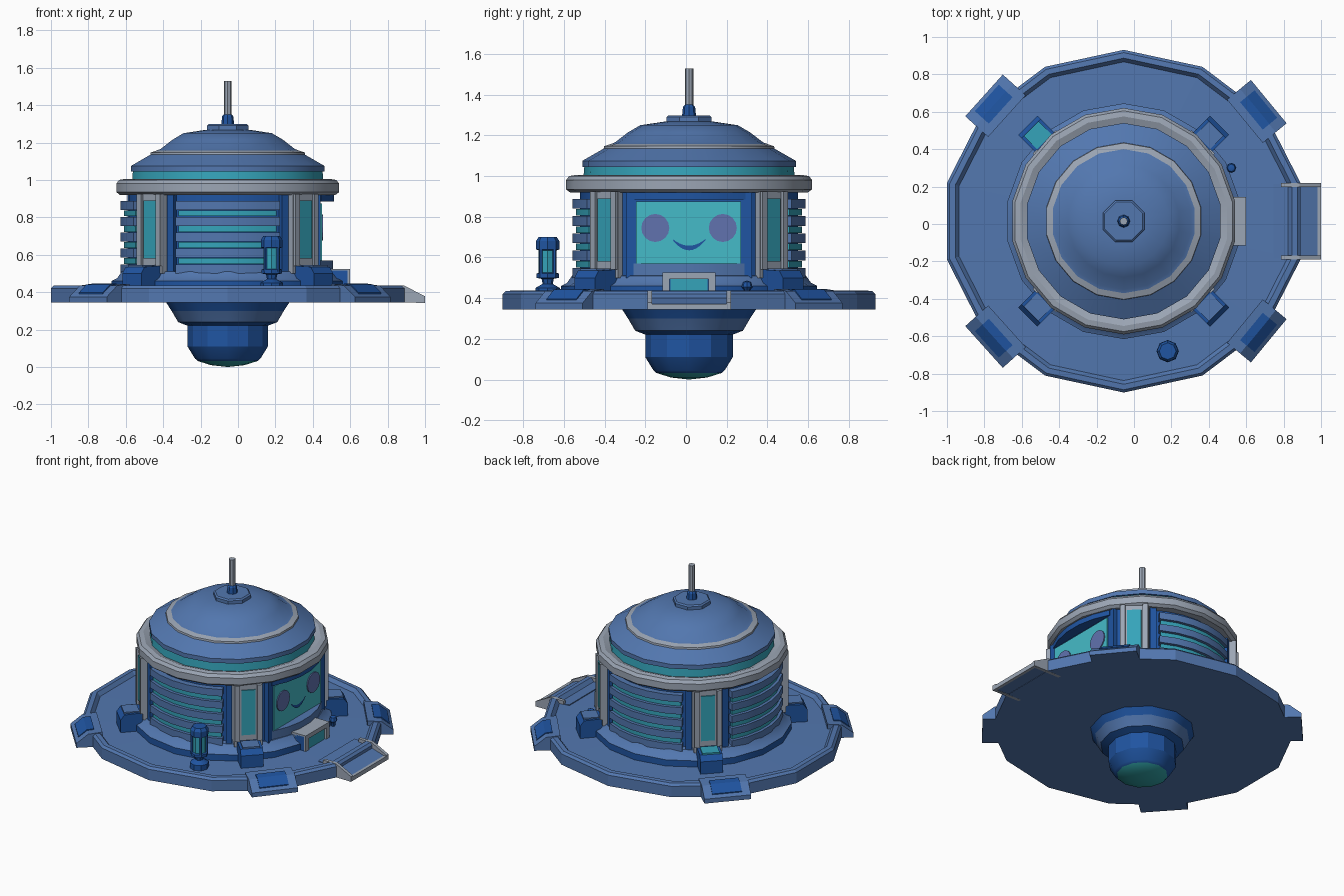
import bpy, bmesh, math
from mathutils import Matrix, Vector

if "Cube" in bpy.data.objects:
    bpy.data.objects.remove(bpy.data.objects["Cube"])

CX, CY = -0.055, 0.015          # axis of the round building


def material(name, r, g, b):
    m = bpy.data.materials.new(name)
    m.diffuse_color = (r, g, b, 1)
    m.use_nodes = True
    m.node_tree.nodes["Principled BSDF"].inputs["Base Color"].default_value = m.diffuse_color
    return m


SLATE = material("slate blue", 0.085, 0.185, 0.43)
DARK = material("deep blue", 0.014, 0.09, 0.36)
GREY = material("light grey", 0.33, 0.38, 0.46)
TEAL = material("teal glass", 0.035, 0.37, 0.49)
SCREEN = material("bright teal", 0.06, 0.50, 0.58)
LENS = material("green teal", 0.03, 0.36, 0.38)
EYE = material("muted violet", 0.12, 0.17, 0.43)


def finish(name, bm, mats, smooth=True):
    bmesh.ops.recalc_face_normals(bm, faces=bm.faces[:])
    me = bpy.data.meshes.new(name)
    bm.to_mesh(me)
    bm.free()
    for m in mats:
        me.materials.append(m)
    ob = bpy.data.objects.new(name, me)
    bpy.context.collection.objects.link(ob)
    if smooth:
        bpy.ops.object.select_all(action='DESELECT')
        ob.select_set(True)
        bpy.context.view_layer.objects.active = ob
        bpy.ops.object.shade_smooth_by_angle(angle=math.radians(28))
    return ob


def lathe(name, prof, seg, mats, centre=(CX, CY), scale=(1, 1), turn=90, smooth=True):
    """Revolve (radius, height) points; mats is one material or one per band."""
    if not isinstance(mats, list):
        mats = [mats] * (len(prof) - 1)
    uniq = list(dict.fromkeys(mats))
    bm = bmesh.new()
    rings = []
    for r, z in prof:
        ring = []
        for i in range(1 if r == 0 else seg):
            a = math.radians(turn) + 2 * math.pi * i / seg
            ring.append(bm.verts.new((centre[0] + r * scale[0] * math.cos(a),
                                      centre[1] + r * scale[1] * math.sin(a), z)))
        rings.append(ring)
    for a, b, m in zip(rings, rings[1:], mats):
        for i in range(seg):
            j = (i + 1) % seg
            quad = [a[i % len(a)], a[j % len(a)], b[j % len(b)], b[i % len(b)]]
            f = bm.faces.new(list(dict.fromkeys(quad)))
            f.material_index = uniq.index(m)
    return finish(name, bm, uniq, smooth)


def prism(name, prof, y0, y1, mat, ang=0):
    """Extrude a (radial, height) outline sideways, then turn it about the axis."""
    M = Matrix.Translation((CX, CY, 0)) @ Matrix.Rotation(math.radians(ang), 4, 'Z')
    bm = bmesh.new()
    a = [bm.verts.new(M @ Vector((x, y0, z))) for x, z in prof]
    b = [bm.verts.new(M @ Vector((x, y1, z))) for x, z in prof]
    bm.faces.new(a)
    bm.faces.new(b)
    for i in range(len(a)):
        j = (i + 1) % len(a)
        bm.faces.new((a[i], a[j], b[j], b[i]))
    return finish(name, bm, [mat], False)


def block(name, x0, x1, y0, y1, z0, z1, mat, ang=0):
    return prism(name, [(x0, z0), (x1, z0), (x1, z1), (x0, z1)], y0, y1, mat, ang)


def arc(name, a0, a1, r0, r1, z0, z1, mat, n=5):
    """Curved wall piece between two angles."""
    bm = bmesh.new()
    secs = []
    for i in range(n + 1):
        t = math.radians(a0 + (a1 - a0) * i / n)
        secs.append([bm.verts.new((CX + r * math.cos(t), CY + r * math.sin(t), z))
                     for r, z in ((r0, z0), (r1, z0), (r1, z1), (r0, z1))])
    for p, q in zip(secs, secs[1:]):
        for k in range(4):
            l = (k + 1) % 4
            bm.faces.new((p[k], p[l], q[l], q[k]))
    bm.faces.new(secs[0])
    bm.faces.new(secs[-1])
    return finish(name, bm, [mat])


# Wide platform disc with a raised rim
lathe("platform_disc", [(0, .345), (.93, .345), (.93, .42), (.915, .435), (.885, .437),
                        (.865, .412), (.6, .418), (0, .418)], 14, SLATE,
      scale=(1.043, 1.0 - .015), smooth=False)
# Underside collar, pod and lens
lathe("under_collar", [(0, .35), (.33, .346), (.30, .30), (.265, .24), (.20, .215)], 12,
      [SLATE, DARK, SLATE, DARK])
lathe("under_pod", [(.20, .25), (.215, .23), (.215, .11), (.175, .045), (.16, .032), (.09, .01), (0, 0)],
      12, [DARK, DARK, DARK, DARK, LENS, LENS])
# Building core and skirt
lathe("skirt", [(.63, .41), (.63, .46), (.60, .475), (.575, .51), (.48, .525)], 18,
      [DARK, SLATE, SLATE, SLATE])
lathe("core_wall", [(.49, .45), (.49, .95)], 18, DARK)
# Grey upper ring
lathe("upper_ring", [(.48, .92), (.585, .92), (.605, .935), (.605, .98), (.59, 1.0),
                     (.56, 1.005), (.52, .99)], 18, GREY)
# Roof: teal band, brim, grey stripe, dome
lathe("roof", [(.52, .985), (.515, 1.045), (.525, 1.045), (.525, 1.075), (.42, 1.135), (.418, 1.147),
               (.385, 1.158), (.365, 1.165), (.30, 1.215), (.24, 1.25), (.12, 1.268), (0, 1.268)], 18,
      [TEAL, DARK, SLATE, SLATE, GREY, GREY] + [SLATE] * 5)
lathe("roof_cap", [(.12, 1.25), (.12, 1.29), (.11, 1.298), (0, 1.298)], 8, SLATE, turn=22.5)
lathe("antenna_base", [(.035, 1.29), (.03, 1.34), (.02, 1.352), (0, 1.352)], 8, DARK)
lathe("antenna", [(.021, 1.35), (.021, 1.53), (0, 1.53)], 8, GREY)

# Louvred panels on front, left and back
for label, c in (("front", 270), ("left", 180), ("back", 90)):
    arc(label + "_panel", c - 35, c + 35, .48, .535, .46, .925, DARK, 6)
    for s in (-1, 1):
        arc(label + "_panel_side", c + s * 31, c + s * 35, .48, .565, .46, .925, DARK, 1)
    for i in range(5):
        z = .50 + i * .085
        arc(f"{label}_slat_{i}", c - 29, c + 29, .50, .575, z, z + .048, SLATE)
        if i:
            arc(f"{label}_light_{i}", c - 28, c + 28, .50, .558, z - .034, z - .002, TEAL)

# Corner pillars with light strips and feet
for i in range(4):
    a = 45 + 90 * i
    block("pillar", .48, .585, -.09, .09, .50, .925, GREY, a)
    for s in (-1, 1):
        block("pillar_rail", .55, .60, min(s * .055, s * .088), max(s * .055, s * .088), .54, .925, GREY, a)
    block("pillar_light", .584, .592, -.045, .045, .58, .89, TEAL, a)
    prism("pillar_foot", [(.5, .41), (.725, .41), (.725, .50), (.70, .535), (.5, .545)],
          -.072, .072, DARK, a)
    block("foot_top", .60, .70, -.055, .055, .534, .546, TEAL if a == 135 else SLATE, a)

# Screen side: frame pieces, flat screen and the painted face
for s in (-1, 1):
    arc("screen_side_frame", s * 28, s * 36, .46, .56, .46, .925, DARK, 2)
arc("screen_top_frame", -29, 29, .46, .57, .885, .925, DARK)
arc("screen_sill", -29, 29, .46, .565, .46, .57, SLATE)
block("screen_back", .42, .495, -.31, .31, .5, .92, DARK)
block("screen", .46, .503, -.26, .255, .57, .875, SCREEN)
for s in (-1, 1):
    bm = bmesh.new()
    bmesh.ops.create_cone(bm, cap_ends=True, segments=16, radius1=.069, radius2=.069, depth=.008,
                          matrix=Matrix.Translation((CX + .506, CY + s * .166, .745))
                          @ Matrix.Rotation(math.pi / 2, 4, 'Y'))
    finish("eye", bm, [EYE], False)
bm = bmesh.new()
rows = []
for i in range(11):             # smile: crescent between two arcs
    t = i / 5 - 1
    y = CY + .08 * t
    lo, hi = .635 + .05 * t * t, .658 + .032 * t * t
    rows.append([bm.verts.new((CX + .508, y, lo)), bm.verts.new((CX + .508, y, hi))])
for p, q in zip(rows, rows[1:]):
    bm.faces.new((p[0], q[0], q[1], p[1]))
finish("smile", bm, [DARK], False)

# Doorway below the screen
block("door_box", .5, .64, -.13, .13, .40, .515, DARK)
for s in (-1, 1):
    block("door_post", .5, .655, min(s * .095, s * .13), max(s * .095, s * .13), .40, .525, GREY)
block("door_lintel", .5, .655, -.13, .13, .495, .525, GREY)
block("door_glass", .63, .645, -.09, .09, .41, .495, TEAL)

# Entrance ramp with grey edging
prism("ramp", [(.80, .35), (1.05, .345), (1.05, .365), (.93, .405), (.80, .42)], -.2, .2, SLATE)
for s in (-1, 1):
    prism("ramp_edge", [(.84, .345), (1.055, .343), (1.055, .378), (.94, .437), (.84, .437)],
          min(s * .183, s * .205), max(s * .183, s * .205), GREY)
block("ramp_lip", 1.035, 1.055, -.2, .2, .343, .372, GREY)

# Rim clamps with dark sloping insets
for a in (39.5, 138, 222, -39.5):
    prism("rim_clamp", [(.84, .345), (1.005, .345), (1.005, .375), (.93, .435), (.84, .445)],
          -.15, .15, SLATE, a)
    prism("clamp_inset", [(.885, .440), (.93, .435), (.985, .391), (.985, .397), (.932, .441), (.885, .446)],
          -.095, .095, DARK, a)

# Lamp standing on the platform
lathe("lamp", [(.06, .41), (.06, .45), (.025, .47), (.03, .495), (.055, .50), (.055, .52), (.044, .525),
               (.044, .635), (.058, .64), (.058, .68), (.045, .70), (0, .70)], 8,
      [DARK] * 6 + [TEAL] + [DARK] * 4, centre=(.18, -.68))
for i in range(4):
    t = math.pi / 4 + i * math.pi / 2
    x, y = .18 + .047 * math.cos(t), -.68 + .047 * math.sin(t)
    lathe("lamp_bar", [(.009, .51), (.009, .65)], 6, DARK, centre=(x, y))
# Small knob by the screen side
lathe("knob", [(.012, .41), (.015, .44), (.027, .455), (.02, .48), (0, .486)], 8, DARK, centre=(.52, .30))
